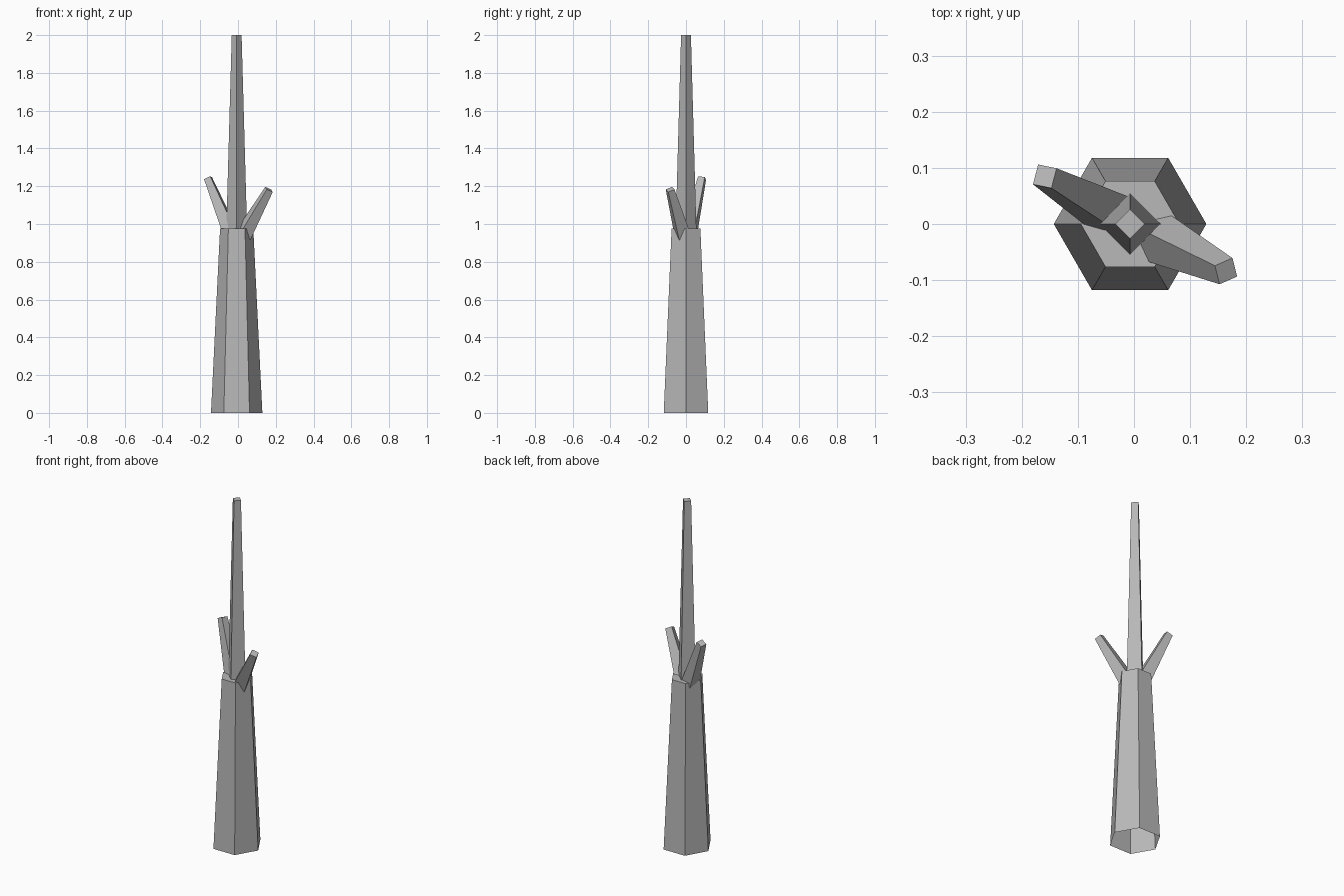
import bpy, bmesh, math
from mathutils import Vector, Matrix

if "Cube" in bpy.data.objects:
    bpy.data.objects.remove(bpy.data.objects["Cube"])

bark = bpy.data.materials.new("bark_grey")
bark.diffuse_color = (0.48, 0.48, 0.48, 1)
bark.use_nodes = True
bark.node_tree.nodes["Principled BSDF"].inputs["Base Color"].default_value = bark.diffuse_color

CX = -0.007  # trunk axis


def tapered(name, base, tip, r1, r2, sides, roll=0.0):
    """Tapered prism from base to tip, open at the base and capped at the tip.
    With roll 0 one corner points along the lean direction."""
    base, tip = Vector(base), Vector(tip)
    axis = (tip - base).normalized()
    side = Vector((0, 1, 0))
    if math.hypot(axis.x, axis.y) > 1e-4:
        side = Vector((-axis.y, axis.x, 0)).normalized()
    out = side.cross(axis)
    bm = bmesh.new()
    rings = []
    for centre, r in ((base, r1), (tip, r2)):
        ring = []
        for i in range(sides):
            a = roll + 2 * math.pi * i / sides
            ring.append(bm.verts.new(centre + r * (math.cos(a) * out + math.sin(a) * side)))
        rings.append(ring)
    low, high = rings
    for i in range(sides):
        j = (i + 1) % sides
        bm.faces.new((low[i], low[j], high[j], high[i]))
    bm.faces.new(high)
    mesh = bpy.data.meshes.new(name)
    bm.to_mesh(mesh)
    bm.free()
    mesh.materials.append(bark)
    obj = bpy.data.objects.new(name, mesh)
    bpy.context.collection.objects.link(obj)
    return obj


# Thick six-sided lower trunk and slim four-sided upper trunk
tapered("lower_trunk", (CX, 0, 0), (CX, 0, 0.975), 0.136, 0.088, 6)
tapered("upper_trunk", (CX, 0, 0.97), (CX, 0, 2.0), 0.055, 0.026, 4)

# Two broken side branches growing from inside the trunk top
tapered("right_branch", (CX, 0, 0.879), (0.164, -0.084, 1.183), 0.055, 0.026, 4)
tapered("left_branch", (CX, 0, 0.875), (-0.159, 0.085, 1.243), 0.055, 0.026, 4,
        math.radians(-29))
